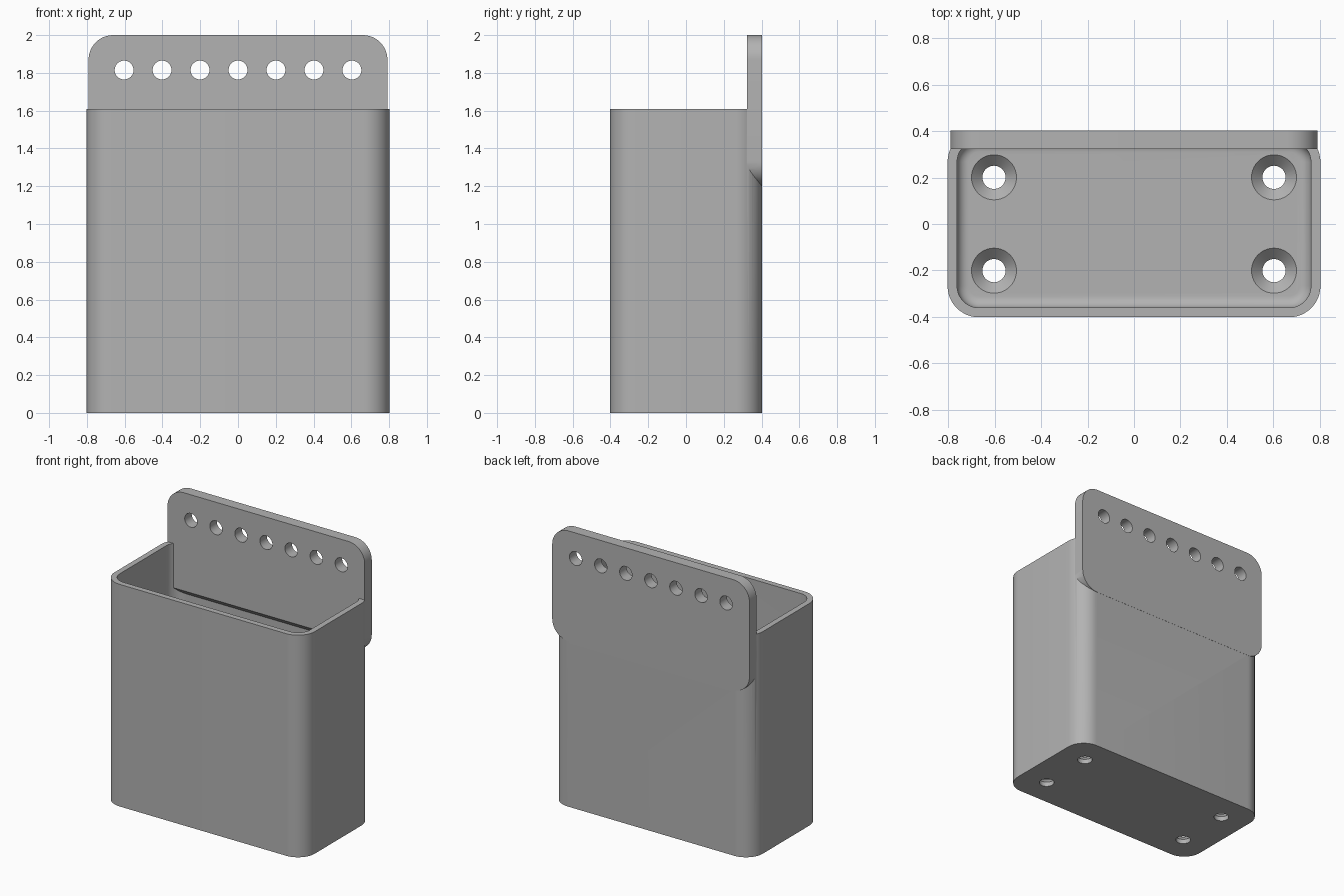
import bpy, bmesh, math
from mathutils import Matrix, Vector

old = bpy.data.objects.get("Cube")
if old:
    bpy.data.objects.remove(old, do_unlink=True)

grey = bpy.data.materials.new("plain grey")
grey.use_nodes = True
COLOUR = (0.45, 0.45, 0.45, 1)
grey.diffuse_color = COLOUR
grey.node_tree.nodes["Principled BSDF"].inputs["Base Color"].default_value = COLOUR

HALF_X, HALF_Y, HEIGHT = 0.803, 0.4015, 1.61
WALL, FLOOR, RADIUS = 0.041, 0.08, 0.135
PLATE_FRONT, PLATE_BACK = 0.322, 0.4025


def rounded_rect(hx, hy, r, z, steps=12):
    """One ring of a rounded rectangle at height z."""
    ring = []
    for q, (sx, sy) in enumerate([(1, 1), (-1, 1), (-1, -1), (1, -1)]):
        for i in range(steps + 1):
            a = (q + i / steps) * math.pi / 2
            ring.append(Vector((sx * (hx - r) + r * math.cos(a),
                                sy * (hy - r) + r * math.sin(a), z)))
    return ring


def circle(r, z, steps=40):
    return [Vector((r * math.cos(2 * math.pi * i / steps),
                    r * math.sin(2 * math.pi * i / steps), z)) for i in range(steps)]


def loft(name, rings, matrix=Matrix()):
    """Closed solid through a stack of matching rings."""
    bm = bmesh.new()
    rows = [[bm.verts.new(matrix @ p) for p in ring] for ring in rings]
    for low, high in zip(rows, rows[1:]):
        for i in range(len(low)):
            j = (i + 1) % len(low)
            bm.faces.new((low[i], low[j], high[j], high[i]))
    bm.faces.new(rows[0][::-1])
    bm.faces.new(rows[-1])
    bmesh.ops.recalc_face_normals(bm, faces=bm.faces)
    mesh = bpy.data.meshes.new(name)
    bm.to_mesh(mesh)
    bm.free()
    mesh.materials.append(grey)
    obj = bpy.data.objects.new(name, mesh)
    bpy.context.collection.objects.link(obj)
    return obj


def combine(target, tool, operation):
    """Apply a boolean and discard the tool."""
    mod = target.modifiers.new("boolean", 'BOOLEAN')
    mod.operation, mod.solver, mod.object = operation, 'EXACT', tool
    bpy.context.view_layer.objects.active = target
    bpy.ops.object.modifier_apply(modifier=mod.name)
    bpy.data.objects.remove(tool, do_unlink=True)


# Box shell
holder = loft("holder_body", [rounded_rect(HALF_X, HALF_Y, RADIUS, z) for z in (0, HEIGHT)])

# Cavity with a filleted floor edge
fillet, in_x, in_y, in_r = 0.05, HALF_X - WALL, HALF_Y - WALL, RADIUS - WALL
rings = []
for k in range(9):
    a = k / 8 * math.pi / 2
    inset = fillet * (1 - math.sin(a))
    rings.append(rounded_rect(in_x - inset, in_y - inset, in_r - inset,
                              FLOOR + fillet * (1 - math.cos(a))))
rings.append(rounded_rect(in_x, in_y, in_r, HEIGHT + 0.1))
combine(holder, loft("cavity", rings), 'DIFFERENCE')

# Back plate, rounded at all four corners
upright = Matrix.Translation((0, 0, 1.6)) @ Matrix.Rotation(math.pi / 2, 4, 'X')
plate = loft("back_plate", [rounded_rect(0.791, 0.4, 0.13, -y)
                            for y in (PLATE_BACK, PLATE_FRONT)], upright)

# Sloped underside of the plate inside the cavity
wedge_profile = [(PLATE_FRONT - 0.1, 1.39), (PLATE_FRONT - 0.1, 1.1),
                 (in_y, 1.1), (in_y, 1.25)]
wedge = loft("wedge", [[Vector((x, y, z)) for y, z in wedge_profile]
                       for x in (-in_x, in_x)])
combine(plate, wedge, 'DIFFERENCE')
combine(holder, plate, 'UNION')

# Row of hanging holes
for i in range(-3, 4):
    place = Matrix.Translation((i * 0.201, 0.36, 1.815)) @ Matrix.Rotation(math.pi / 2, 4, 'X')
    combine(holder, loft("hole", [circle(0.05, z) for z in (-0.1, 0.1)], place), 'DIFFERENCE')

# Countersunk floor holes
for x in (-0.603, 0.603):
    for y in (-0.201, 0.201):
        cutter = loft("countersink", [circle(0.05, -0.1), circle(0.05, FLOOR - 0.047),
                                      circle(0.097, FLOOR), circle(0.097, FLOOR + 0.02)],
                      Matrix.Translation((x, y, 0)))
        combine(holder, cutter, 'DIFFERENCE')

bpy.ops.object.select_all(action='DESELECT')
holder.select_set(True)
bpy.context.view_layer.objects.active = holder
bpy.ops.object.shade_smooth_by_angle(angle=math.radians(30))
